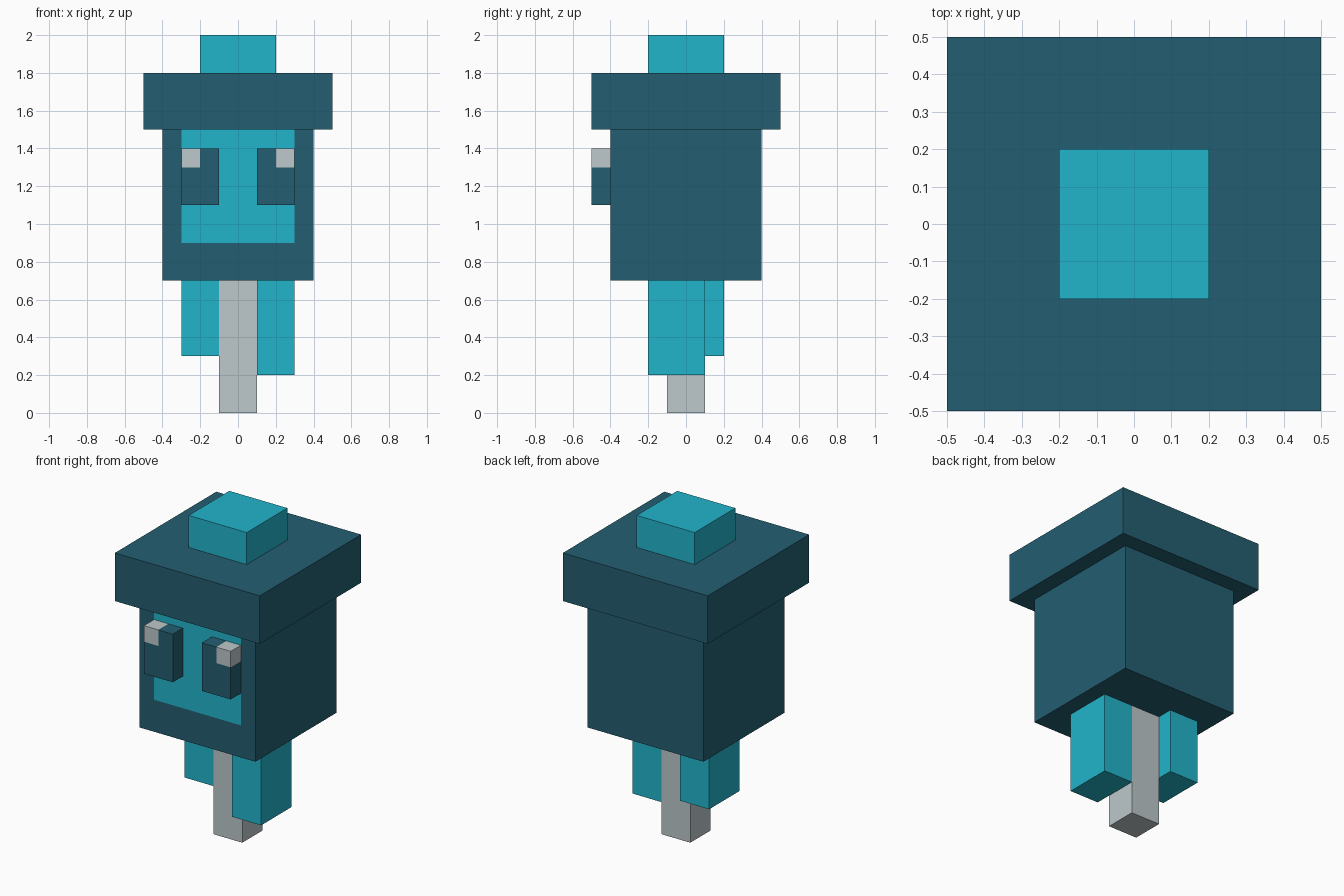
import bpy
import bmesh
from mathutils import Vector

default = bpy.data.objects.get("Cube")
if default:
    bpy.data.objects.remove(default, do_unlink=True)


def make_material(name, color):
    mat = bpy.data.materials.new(name)
    mat.use_nodes = True
    mat.diffuse_color = (*color, 1)
    mat.node_tree.nodes["Principled BSDF"].inputs["Base Color"].default_value = (*color, 1)
    return mat


DARK = make_material("dark teal", (0.017, 0.114, 0.168))
BRIGHT = make_material("bright cyan", (0.016, 0.462, 0.597))
PALE = make_material("pale grey", (0.508, 0.578, 0.597))


def box(name, low, high, materials, cuts=(), rule=None):
    """Box between two corners; cuts are (axis, position), rule picks recoloured faces."""
    low, high = Vector(low), Vector(high)
    bm = bmesh.new()
    bmesh.ops.create_cube(bm, size=1)
    for v in bm.verts:
        v.co = (low + high) / 2 + v.co * (high - low)
    for axis, position in cuts:
        normal = Vector((0, 0, 0))
        normal[axis] = 1
        bmesh.ops.bisect_plane(bm, geom=bm.verts[:] + bm.edges[:] + bm.faces[:],
                               plane_co=normal * position, plane_no=normal)
    bm.normal_update()
    if rule:
        for face in bm.faces:
            face.material_index = int(rule(face.calc_center_median(), face.normal))
    mesh = bpy.data.meshes.new(name)
    bm.to_mesh(mesh)
    bm.free()
    for mat in materials:
        mesh.materials.append(mat)
    obj = bpy.data.objects.new(name, mesh)
    bpy.context.collection.objects.link(obj)
    return obj


# Head block with a bright face panel on its front
box("head", (-0.4, -0.4, 0.7), (0.4, 0.4, 1.5), [DARK, BRIGHT],
    cuts=[(0, -0.3), (0, 0.3), (2, 0.9)],
    rule=lambda c, n: n.y < -0.5 and abs(c.x) < 0.3 and c.z > 0.9)

# Wide lid and the knob on top
box("lid", (-0.5, -0.5, 1.5), (0.5, 0.5, 1.8), [DARK])
box("knob", (-0.2, -0.2, 1.8), (0.2, 0.2, 2.0), [BRIGHT])

# Raised eyes with a pale outer upper corner
for side, name in ((1, "left_eye"), (-1, "right_eye")):
    x = sorted((side * 0.1, side * 0.3))
    box(name, (x[0], -0.5, 1.1), (x[1], -0.4, 1.4), [DARK, PALE],
        cuts=[(0, side * 0.2), (2, 1.3)],
        rule=lambda c, n: abs(c.x) > 0.2 and c.z > 1.3)

# Hanging limbs around the central post
box("central_post", (-0.1, -0.1, 0), (0.1, 0.1, 0.7), [PALE])
box("left_limb", (0.1, -0.2, 0.2), (0.3, 0.1, 0.7), [BRIGHT])
box("right_limb", (-0.3, -0.1, 0.3), (-0.1, 0.2, 0.7), [BRIGHT])
